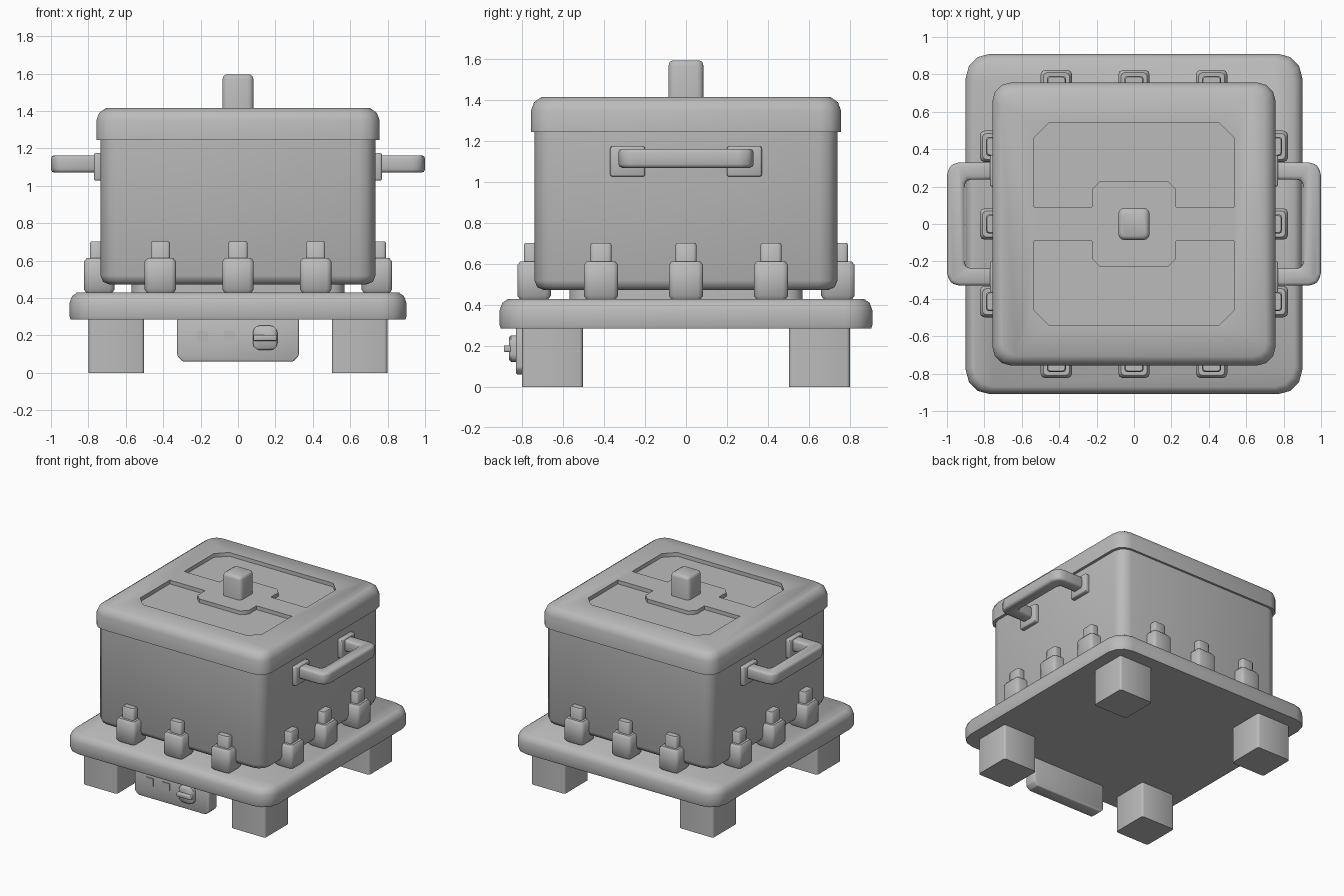
import bpy, bmesh, math

if "Cube" in bpy.data.objects:
    bpy.data.objects.remove(bpy.data.objects["Cube"])

grey = bpy.data.materials.new("plain_grey")
grey.diffuse_color = (0.5, 0.5, 0.5, 1)
grey.use_nodes = True
grey.node_tree.nodes["Principled BSDF"].inputs["Base Color"].default_value = grey.diffuse_color


def finish(name, bm):
    bmesh.ops.recalc_face_normals(bm, faces=bm.faces)
    me = bpy.data.meshes.new(name)
    bm.to_mesh(me)
    bm.free()
    me.materials.append(grey)
    ob = bpy.data.objects.new(name, me)
    bpy.context.collection.objects.link(ob)
    return ob


def activate(ob):
    bpy.ops.object.select_all(action='DESELECT')
    ob.select_set(True)
    bpy.context.view_layer.objects.active = ob


def smooth(ob, angle=46):
    activate(ob)
    bpy.ops.object.shade_smooth_by_angle(angle=math.radians(angle))
    return ob


def rounded(name, cx, cy, hx, hy, r, rings, seg=3):
    """Rounded rectangle lofted through (inset, z) rings."""
    bm = bmesh.new()
    loops = []
    for inset, z in rings:
        rr = max(r - inset * 0.5, 0.004)
        loop = []
        for q, (sx, sy) in enumerate([(1, 1), (-1, 1), (-1, -1), (1, -1)]):
            for i in range(seg + 1):
                a = math.pi / 2 * (q + i / seg)
                loop.append(bm.verts.new((cx + sx * (hx - inset - rr) + rr * math.cos(a),
                                          cy + sy * (hy - inset - rr) + rr * math.sin(a), z)))
        loops.append(loop)
    n = len(loops[0])
    for a, b in zip(loops, loops[1:]):
        for i in range(n):
            bm.faces.new((a[i], a[(i + 1) % n], b[(i + 1) % n], b[i]))
    bm.faces.new(loops[0][::-1])
    bm.faces.new(loops[-1])
    return finish(name, bm)


def prism(name, pts, z0, z1, bevel=0):
    """Plan outline extruded upwards, with optional bevelled edges."""
    bm = bmesh.new()
    f = bm.faces.new([bm.verts.new((x, y, z0)) for x, y in pts])
    up = bmesh.ops.extrude_face_region(bm, geom=[f])["geom"]
    bmesh.ops.translate(bm, vec=(0, 0, z1 - z0),
                        verts=[v for v in up if isinstance(v, bmesh.types.BMVert)])
    bmesh.ops.recalc_face_normals(bm, faces=bm.faces)
    if bevel:
        bmesh.ops.bevel(bm, geom=bm.edges[:], offset=bevel, segments=2,
                        profile=0.5, affect='EDGES')
    return finish(name, bm)


def box(name, x0, x1, y0, y1, z0, z1, bevel=0):
    return prism(name, [(x0, y0), (x1, y0), (x1, y1), (x0, y1)], z0, z1, bevel)


# base plate, riser and pot body
smooth(rounded("base_plate", 0, 0, 0.90, 0.91, 0.13,
               [(0.005, 0.285), (0, 0.30), (0, 0.375), (0.013, 0.41), (0.04, 0.43)]))
smooth(rounded("riser", 0, 0, 0.57, 0.57, 0.08, [(0, 0.42), (0, 0.49)]))
smooth(rounded("pot_body", 0, 0, 0.735, 0.74, 0.09,
               [(0.045, 0.473), (0.013, 0.487), (0, 0.52), (0, 1.26)]))

# lid with two shallow recesses around a central pad
lid = rounded("lid", 0, 0, 0.757, 0.757, 0.10,
              [(0.0, 1.245), (0, 1.35), (0.015, 1.39), (0.05, 1.415)])
outline = [(-0.535, 0.09), (-0.225, 0.09), (-0.225, 0.185), (-0.18, 0.23),
           (0.18, 0.23), (0.225, 0.185), (0.225, 0.09), (0.535, 0.09),
           (0.535, 0.46), (0.455, 0.54), (-0.455, 0.54), (-0.535, 0.46)]
for s in (1, -1):
    cutter = prism("recess_cutter", [(x, s * y) for x, y in outline], 1.385, 1.5)
    cutter.hide_render = True
    mod = lid.modifiers.new("recess", 'BOOLEAN')
    mod.object, mod.operation, mod.solver = cutter, 'DIFFERENCE', 'EXACT'
    activate(lid)
    bpy.ops.object.modifier_apply(modifier="recess")
    bpy.data.objects.remove(cutter)
smooth(lid)

# lid knob
smooth(rounded("lid_knob", 0, 0, 0.083, 0.085, 0.03,
               [(0, 1.38), (0, 1.57), (0.006, 1.587), (0.02, 1.595)]))

# feet
for sx in (-1, 1):
    for sy in (-1, 1):
        smooth(rounded("foot", sx * 0.65, sy * 0.652, 0.148, 0.148, 0.015,
                       [(0, 0), (0, 0.295)], 2))

# side handles with mounting plates
half = [(0.74, 0.33), (0.94, 0.33), (0.98, 0.315), (1.0, 0.27)]
inner = [(0.905, 0.215), (0.89, 0.237), (0.74, 0.237)]
u_shape = (half + [(x, -y) for x, y in half[::-1]]
           + [(x, -y) for x, y in inner[::-1]] + inner)
for s in (-1, 1):
    smooth(prism("handle", [(s * x, y) for x, y in u_shape], 1.07, 1.163, 0.018))
    for t in (-1, 1):
        smooth(box("handle_mount", s * 0.745 - 0.025, s * 0.745 + 0.025,
                   t * 0.285 - 0.085, t * 0.285 + 0.085, 1.027, 1.175, 0.01))

# three clips on each of the four sides
for k in range(4):
    for off in (-0.415, 0, 0.415):
        body = rounded("clip", off, -0.742, 0.084, 0.082, 0.025,
                       [(0.015, 0.425), (0, 0.445), (0, 0.595), (0.015, 0.613)], 2)
        tab = rounded("clip_tab", off, -0.755, 0.051, 0.036, 0.015,
                      [(0, 0.60), (0, 0.695), (0.006, 0.703)], 2)
        for part in (body, tab):
            part.rotation_euler.z = k * math.pi / 2
            smooth(part)

# control panel: front outline with clipped lower corners
panel = prism("control_panel", [(-0.325, 0.29), (-0.325, 0.09), (-0.295, 0.06),
                                (0.295, 0.06), (0.325, 0.09), (0.325, 0.29)],
              0.73, 0.83, 0.008)
panel.rotation_euler.x = math.pi / 2
smooth(panel)

# buttons
for x in (-0.19, -0.045):
    box("button", x - 0.03, x + 0.03, -0.837, -0.82, 0.165, 0.225)

# dial and its grip
dial = rounded("dial", 0.145, 0.187, 0.065, 0.065, 0.035,
               [(0, 0.82), (0, 0.855), (0.01, 0.865)])
dial.rotation_euler.x = math.pi / 2
smooth(dial)
smooth(box("dial_grip", 0.082, 0.208, -0.89, -0.85, 0.171, 0.203, 0.006))
